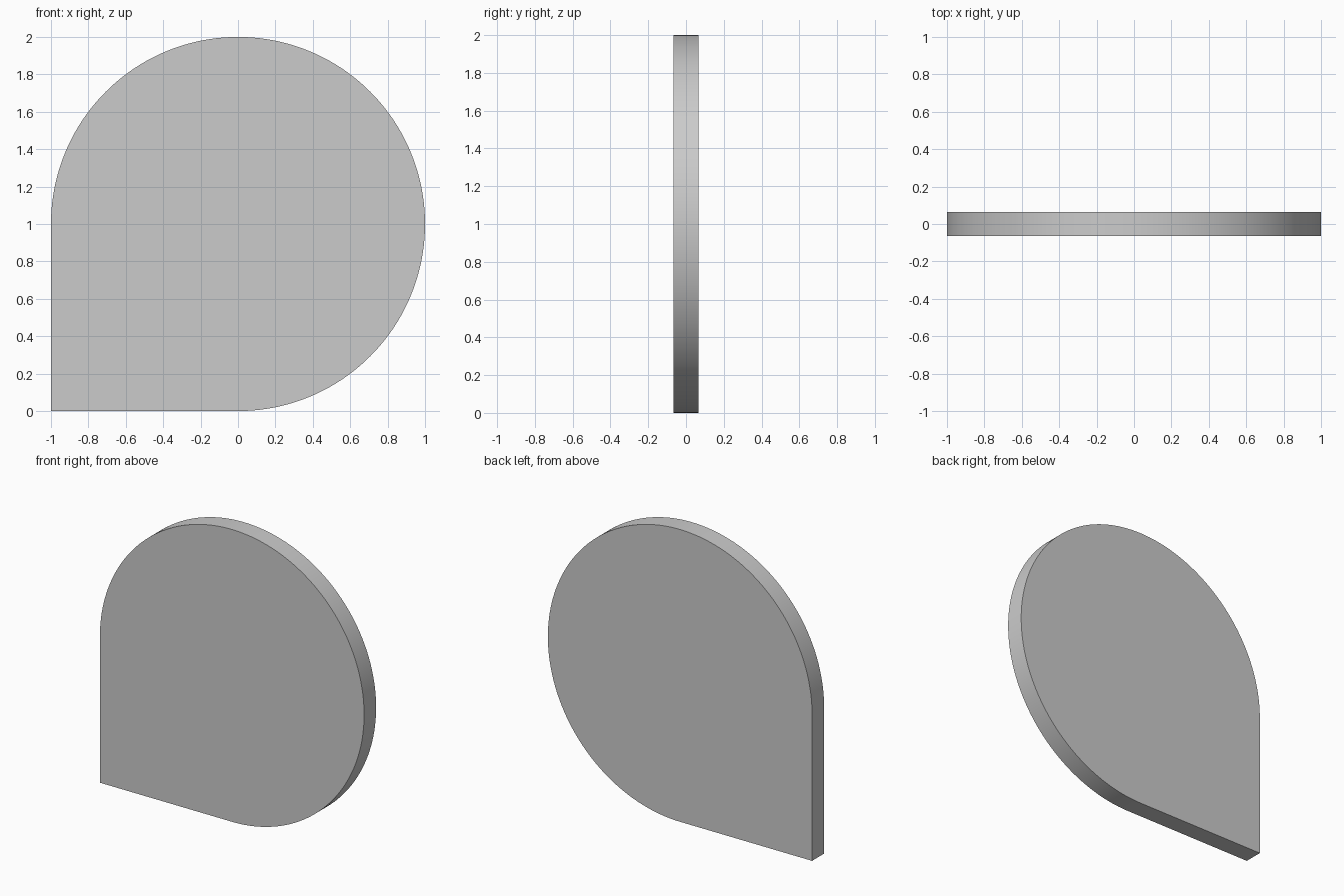
import bpy, bmesh, math

if "Cube" in bpy.data.objects:
    bpy.data.objects.remove(bpy.data.objects["Cube"])

RADIUS = 1.0
THICKNESS = 0.13
SEGMENTS = 192  # segments over the 270 degree arc

# Teardrop outline: three-quarter circle plus a square lower-left corner
outline = [(-RADIUS, 0.0)]
for i in range(SEGMENTS + 1):
    a = math.radians(-90 + 270 * i / SEGMENTS)
    outline.append((RADIUS * math.cos(a), RADIUS + RADIUS * math.sin(a)))

# Extrude the outline through the plate thickness
bm = bmesh.new()
front = bm.faces.new([bm.verts.new((x, -THICKNESS / 2, z)) for x, z in outline])
ext = bmesh.ops.extrude_face_region(bm, geom=[front], use_keep_orig=True)
back_verts = [g for g in ext["geom"] if isinstance(g, bmesh.types.BMVert)]
bmesh.ops.translate(bm, verts=back_verts, vec=(0, THICKNESS, 0))
bmesh.ops.recalc_face_normals(bm, faces=bm.faces)

mesh = bpy.data.meshes.new("teardrop_plate")
bm.to_mesh(mesh)
bm.free()
plate = bpy.data.objects.new("teardrop_plate", mesh)
bpy.context.collection.objects.link(plate)

# Smooth rim, sharp face borders and corner
bpy.context.view_layer.objects.active = plate
plate.select_set(True)
bpy.ops.object.shade_smooth_by_angle(angle=math.radians(30))
